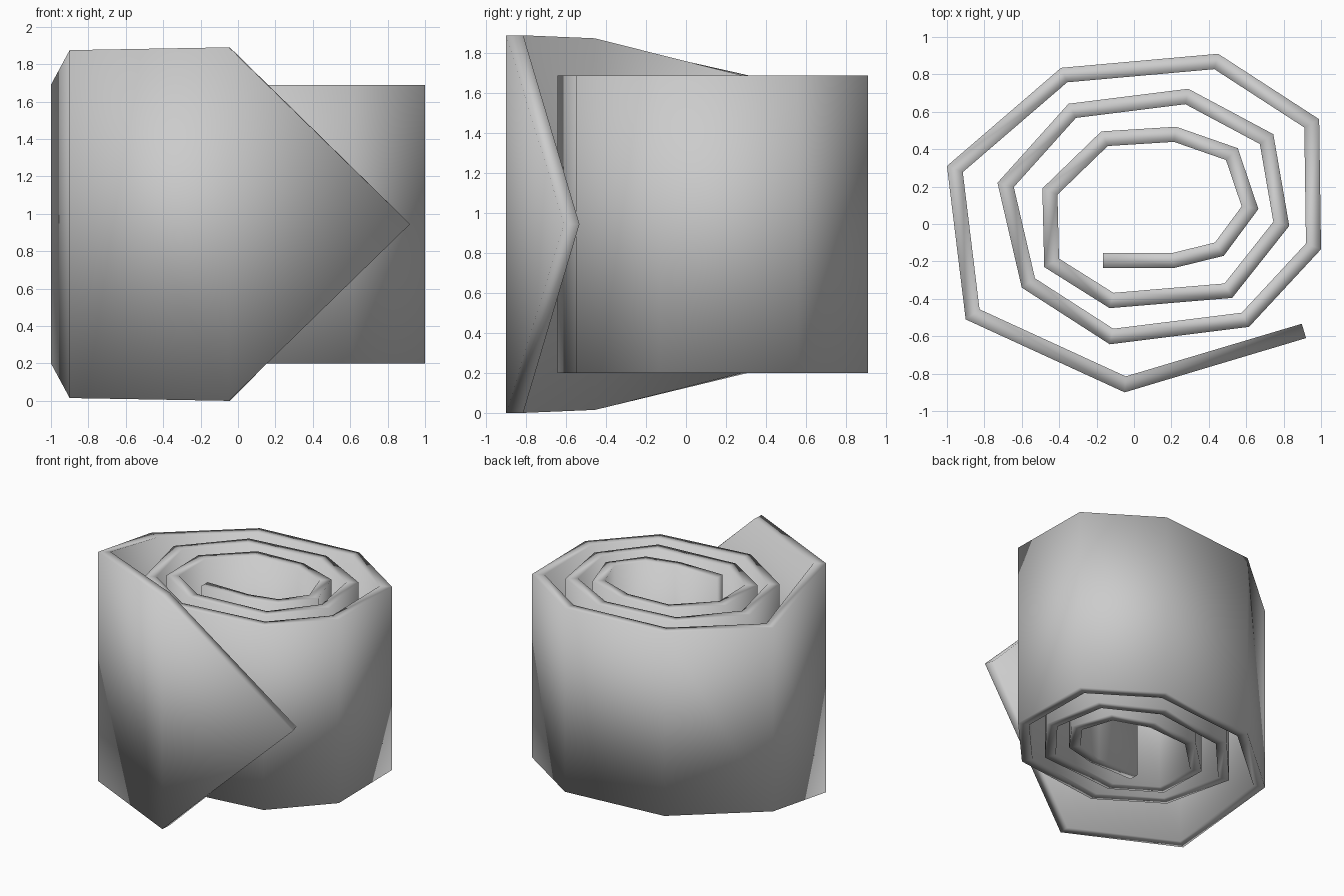
import bpy, bmesh
from mathutils import Vector

if "Cube" in bpy.data.objects:
    bpy.data.objects.remove(bpy.data.objects["Cube"])

# Outer line of the rolled sheet, from the pointed flap to the core
PATH = [(0.92, -0.61), (-0.05, -0.90), (-0.90, -0.51), (-1.0, 0.31), (-0.39, 0.835),
        (0.45, 0.91), (0.99, 0.56), (1.0, -0.135), (0.615, -0.55), (-0.13, -0.643),
        (-0.60, -0.34), (-0.73, 0.22), (-0.35, 0.643), (0.29, 0.723), (0.745, 0.48),
        (0.83, -0.01), (0.525, -0.395), (-0.13, -0.45), (-0.48, -0.23), (-0.49, 0.19),
        (-0.175, 0.495), (0.225, 0.52), (0.555, 0.405), (0.665, 0.08), (0.48, -0.17),
        (0.215, -0.235), (-0.165, -0.235)]
MID, THICK = 0.945, 0.08
# Half heights: point, flared flap, then the constant roll
HALF = [0.0, 0.945, 0.93] + [0.745] * (len(PATH) - 3)


def mitre(pts, i):
    """Point i moved inward by the sheet thickness."""
    dirs = [(pts[k + 1] - pts[k]).normalized() for k in (i - 1, i) if 0 <= k < len(pts) - 1]
    normals = [Vector((d.y, -d.x)) for d in dirs]
    n = sum(normals, Vector((0, 0))).normalized()
    return pts[i] + n * THICK / n.dot(normals[0])


pts = [Vector(p) for p in PATH]
bm = bmesh.new()
rings = []
for i, p in enumerate(pts):
    q, h = mitre(pts, i), HALF[i]
    corners = [(p, -h), (p, h), (q, h), (q, -h)]
    rings.append([bm.verts.new((c.x, c.y, MID + z)) for c, z in corners])

# Walls and rims along the roll, plus the end cap at the core
for a, b in zip(rings, rings[1:]):
    for k in range(4):
        j = (k + 1) % 4
        bm.faces.new((a[k], a[j], b[j], b[k]))
bm.faces.new(rings[-1])

# Merge the flap end to a single pointed edge
bmesh.ops.remove_doubles(bm, verts=bm.verts, dist=0.0005)
bmesh.ops.recalc_face_normals(bm, faces=bm.faces)
for f in bm.faces:
    f.smooth = True

mesh = bpy.data.meshes.new("rolled_sheet")
bm.to_mesh(mesh)
bm.free()
sheet = bpy.data.objects.new("rolled_sheet", mesh)
bpy.context.collection.objects.link(sheet)
